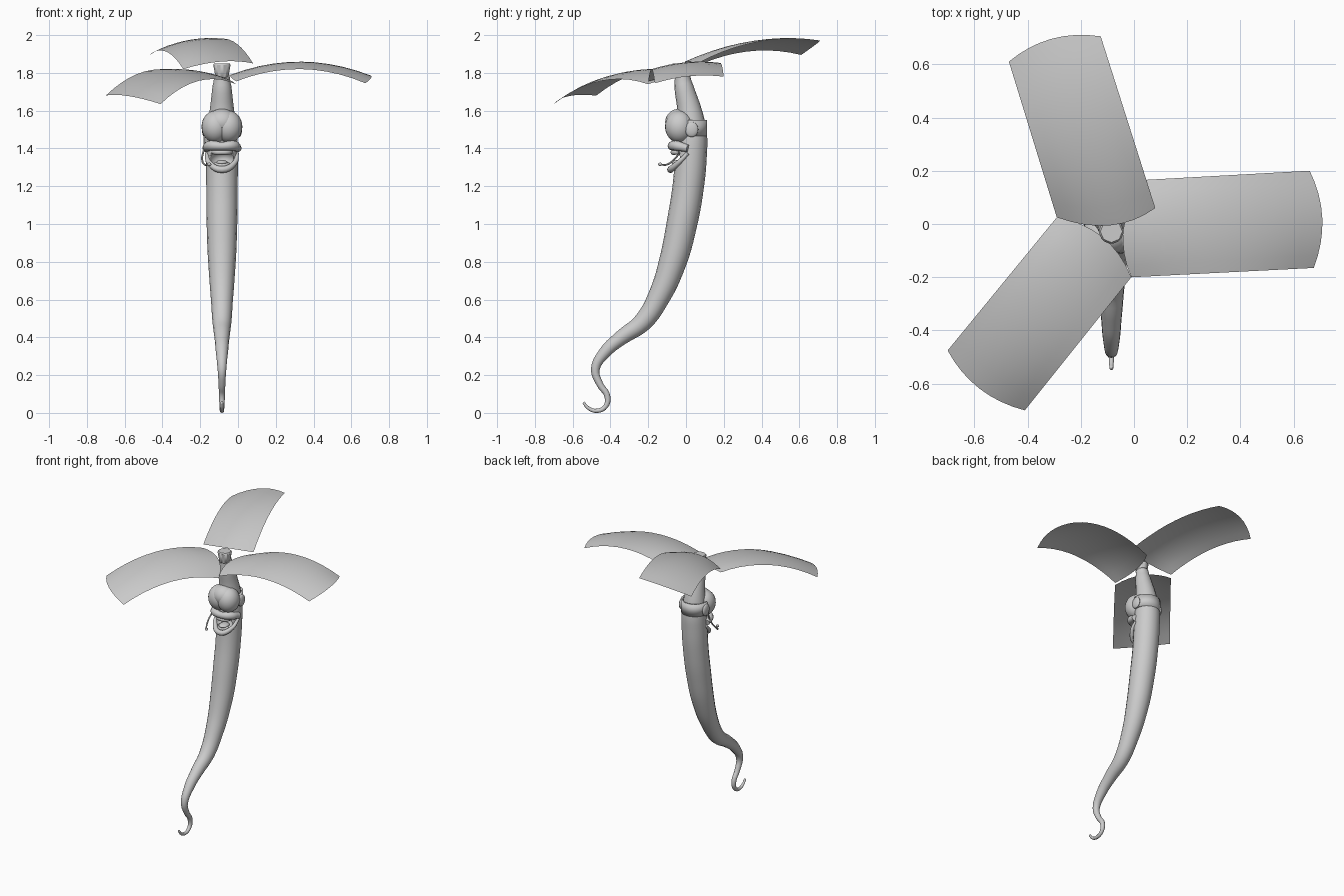
import bpy, bmesh, math
from mathutils import Vector

old = bpy.data.objects.get("Cube")
if old:
    bpy.data.objects.remove(old, do_unlink=True)

CX = -0.085  # the body stands off centre

grey = bpy.data.materials.new("light_grey")
grey.use_nodes = True
grey.diffuse_color = (0.6, 0.6, 0.6, 1)
grey.node_tree.nodes["Principled BSDF"].inputs["Base Color"].default_value = (0.6, 0.6, 0.6, 1)


def select(ob):
    bpy.ops.object.select_all(action='DESELECT')
    ob.select_set(True)
    bpy.context.view_layer.objects.active = ob


def finish(ob, angle=40):
    if not ob.data.materials:
        ob.data.materials.append(grey)
    select(ob)
    bpy.ops.object.shade_smooth_by_angle(angle=math.radians(angle))
    return ob


def tube(name, points, sides=4, steps=5):
    """Round tube through (x, y, z, radius) points."""
    cu = bpy.data.curves.new(name, 'CURVE')
    cu.dimensions = '3D'
    cu.bevel_depth = 1
    cu.bevel_resolution = sides
    cu.resolution_u = steps
    cu.use_fill_caps = True
    sp = cu.splines.new('BEZIER')
    sp.radius_interpolation = 'CARDINAL'
    sp.bezier_points.add(len(points) - 1)
    for bp, (x, y, z, r) in zip(sp.bezier_points, points):
        bp.co = (x, y, z)
        bp.radius = r
        bp.handle_left_type = bp.handle_right_type = 'AUTO'
    ob = bpy.data.objects.new(name, cu)
    bpy.context.collection.objects.link(ob)
    select(ob)
    bpy.ops.object.convert(target='MESH')
    return finish(bpy.context.object)


def ball(name, loc, size):
    bpy.ops.mesh.primitive_uv_sphere_add(segments=24, ring_count=16, location=loc)
    ob = bpy.context.object
    ob.name = name
    ob.scale = size
    bpy.ops.object.transform_apply(location=False, rotation=False)
    return finish(ob)


def sheet(name, point, nu, nv):
    """Grid surface from a function of u, v in 0..1."""
    bm = bmesh.new()
    rows = [[bm.verts.new(point(i / nu, j / nv)) for j in range(nv + 1)] for i in range(nu + 1)]
    for i in range(nu):
        for j in range(nv):
            bm.faces.new((rows[i][j], rows[i + 1][j], rows[i + 1][j + 1], rows[i][j + 1]))
    bmesh.ops.recalc_face_normals(bm, faces=bm.faces)
    me = bpy.data.meshes.new(name)
    bm.to_mesh(me)
    bm.free()
    ob = bpy.data.objects.new(name, me)
    bpy.context.collection.objects.link(ob)
    return finish(ob)


# Body: tapering stalk that ends in a curled tail
spine = [(-.02, 1.79, .04), (-.012, 1.73, .05), (.018, 1.6, .065), (.03, 1.48, .08),
         (.026, 1.36, .084), (.012, 1.2, .083), (-.022, 1.0, .081), (-.07, .8, .073),
         (-.14, .62, .06), (-.23, .48, .05), (-.34, .4, .04), (-.43, .32, .032),
         (-.48, .23, .023), (-.455, .15, .018), (-.417, .09, .016), (-.425, .035, .013),
         (-.475, .011, .011), (-.52, .028, .009), (-.543, .056, .007)]
body = tube("body", [(CX, y, z, r) for y, z, r in spine], sides=6)

# Open mouth carved into the front of the body
cutter = ball("mouth_cutter", (CX, -.06, 1.345), (.068, .08, .05))
cutter.hide_render = True
cutter.hide_set(True)
cut = body.modifiers.new("mouth", 'BOOLEAN')
cut.operation = 'DIFFERENCE'
cut.object = cutter
cut.solver = 'EXACT'

# Lips
def arch(half):
    """Mirror a half path given as (offset, y, z, radius)."""
    return [(CX - x, y, z, r) for x, y, z, r in half] + \
           [(CX + x, y, z, r) for x, y, z, r in reversed(half[:-1])]

tube("lower_lip", arch([(.08, .01, 1.375, .01), (.068, -.04, 1.325, .014), (0, -.082, 1.288, .018)]))
tube("upper_lip", arch([(.085, .01, 1.4, .02), (.06, -.055, 1.415, .027), (0, -.075, 1.412, .022)]))

# Teeth and tongue
tube("upper_teeth", arch([(.048, -.035, 1.382, .012), (.03, -.06, 1.38, .014), (0, -.068, 1.38, .014)]))
tube("lower_teeth", arch([(.035, -.04, 1.318, .01), (.02, -.06, 1.312, .01), (0, -.067, 1.31, .01)]))
ball("tongue", (CX, -.035, 1.325), (.032, .04, .014))

# Bulging eyes with a brow that joins them
for side, x in (("right", -.035), ("left", .035)):
    ball(side + "_eye", (CX + x, -.035, 1.515), (.073, .076, .085))
ball("brow", (CX, -.035, 1.54), (.08, .075, .07))

# Headset: band round the back, ear pads and microphone
def band_point(u, v):
    a = math.pi * (1.06 * u - .03)
    return (CX + .092 * math.cos(a), .02 + .092 * math.sin(a), 1.465 + .085 * v)

band = sheet("headset_band", band_point, 20, 1)
thick = band.modifiers.new("thickness", 'SOLIDIFY')
thick.thickness = .012
for side, x in (("right", -.092), ("left", .092)):
    ball(side + "_ear_pad", (CX + x, .03, 1.5), (.014, .035, .04))
tube("microphone_arm", [(-.178, .01, 1.47, .005), (-.18, -.02, 1.4, .005), (-.19, -.06, 1.345, .005),
                        (-.178, -.1, 1.315, .005), (-.15, -.135, 1.315, .005)], sides=2)
ball("microphone_tip", (-.152, -.137, 1.316), (.011, .011, .009))

# Hub cap: flared octagonal stub
bpy.ops.mesh.primitive_cone_add(vertices=8, radius1=.036, radius2=.05, depth=.08,
                                location=(CX, -.028, 1.81))
hub = bpy.context.object
hub.name = "hub_cap"
bevel = hub.modifiers.new("rim", 'BEVEL')
bevel.width = .008
finish(hub, 30)


# Rotor blades: thin arched sheets, given by inner and outer corners
def blade(name, in_a, in_b, out_a, out_b, rise, crown):
    in_a, in_b, out_a, out_b = map(Vector, (in_a, in_b, out_a, out_b))
    out = out_a + out_b - in_a - in_b
    out.z = 0
    out.normalize()

    def point(u, v):
        p = in_a.lerp(in_b, v).lerp(out_a.lerp(out_b, v), u)
        bow = 4 * v * (1 - v)
        p.z += 4 * u * (1 - u) * rise + bow * crown
        return p + out * bow * (.09 * u - .05)
    return sheet(name, point, 10, 8)


blade("back_blade", (-.29, .025, 1.82), (.08, .06, 1.85),
      (-.47, .61, 1.895), (-.125, .705, 1.97), .055, .025)
blade("left_blade", (-.01, -.2, 1.755), (.03, .165, 1.785),
      (.675, -.165, 1.745), (.66, .2, 1.78), .07, .02)
blade("right_blade", (-.29, .025, 1.795), (-.01, -.2, 1.74),
      (-.7, -.475, 1.68), (-.41, -.7, 1.635), .07, .02)
